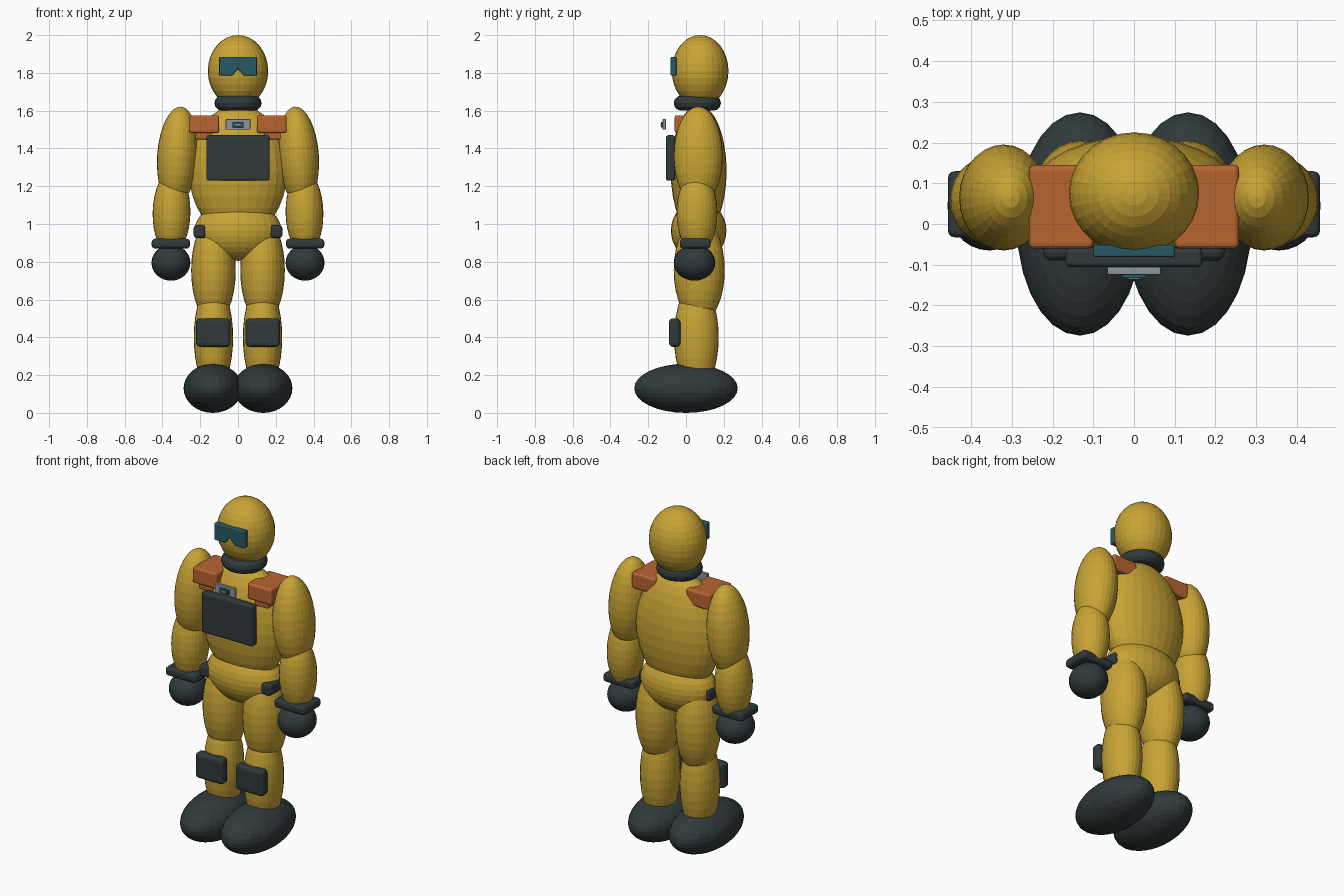
import bpy, bmesh, math
from mathutils import Matrix, Vector

cube = bpy.data.objects.get("Cube")
if cube:
    bpy.data.objects.remove(cube, do_unlink=True)


def material(name, rgb):
    m = bpy.data.materials.new(name)
    m.use_nodes = True
    m.diffuse_color = (*rgb, 1)
    m.node_tree.nodes["Principled BSDF"].inputs["Base Color"].default_value = (*rgb, 1)
    return m


YELLOW = material("suit yellow", (0.58, 0.37, 0.035))
DARK = material("dark rubber", (0.03, 0.042, 0.044))
ORANGE = material("orange padding", (0.48, 0.13, 0.03))
TEAL = material("teal glass", (0.02, 0.10, 0.125))
GREY = material("grey metal", (0.28, 0.30, 0.32))


def finish(name, bm, mat):
    mesh = bpy.data.meshes.new(name)
    bmesh.ops.recalc_face_normals(bm, faces=bm.faces)
    bm.to_mesh(mesh)
    bm.free()
    mesh.materials.append(mat)
    obj = bpy.data.objects.new(name, mesh)
    bpy.context.collection.objects.link(obj)
    return obj


def ellipsoid(name, centre, radii, mat, tilt=0, segs=28, rings=16):
    bm = bmesh.new()
    bmesh.ops.create_uvsphere(bm, u_segments=segs, v_segments=rings, radius=1)
    bm.transform(Matrix.Translation(centre) @ Matrix.Rotation(math.radians(tilt), 4, 'Y')
                 @ Matrix.Diagonal((*radii, 1)))
    return finish(name, bm, mat)


def add_bevel(obj, width):
    mod = obj.modifiers.new("soft_edges", 'BEVEL')
    mod.width = width
    mod.segments = 3
    return obj


def block(name, low, high, mat, bevel):
    low, high = Vector(low), Vector(high)
    bm = bmesh.new()
    bmesh.ops.create_cube(bm, size=1)
    bm.transform(Matrix.Translation((low + high) / 2)
                 @ Matrix.Diagonal((*(high - low), 1)))
    return add_bevel(finish(name, bm, mat), bevel)


def mirrored_block(part, low, high, mat, bevel):
    block("left_" + part, low, high, mat, bevel)
    block("right_" + part, (-high[0], *low[1:]), (-low[0], *high[1:]), mat, bevel)


# Head, torso and hips
ellipsoid("head", (0, 0.075, 1.81), (0.16, 0.15, 0.19), YELLOW)
ellipsoid("torso", (0, 0.067, 1.28), (0.26, 0.148, 0.35), YELLOW)
ellipsoid("hips", (0, 0.067, 0.965), (0.23, 0.147, 0.16), YELLOW)

# Neck ring, made by spinning a circle
bm = bmesh.new()
circle = bmesh.ops.create_circle(bm, segments=12, radius=0.04)
bm.transform(Matrix.Translation((0.085, 0, 0)) @ Matrix.Rotation(math.pi / 2, 4, 'X'))
bmesh.ops.spin(bm, geom=bm.verts[:] + bm.edges[:], cent=(0, 0, 0), axis=(0, 0, 1),
               angle=2 * math.pi, steps=28, use_merge=True)
bmesh.ops.remove_doubles(bm, verts=bm.verts, dist=0.0005)
bm.transform(Matrix.Translation((0, 0.06, 1.64)))
finish("neck_ring", bm, DARK)

# Limbs: half-space centre, radii, colour and sideways tilt
limbs = [
    ("upper_arm", (0.32, 0.065, 1.36), (0.108, 0.13, 0.262), YELLOW, -4),
    ("forearm", (0.352, 0.058, 1.06), (0.1, 0.108, 0.22), YELLOW, -1),
    ("glove", (0.355, 0.045, 0.795), (0.103, 0.11, 0.095), DARK, 0),
    ("thigh", (0.13, 0.07, 0.755), (0.118, 0.135, 0.28), YELLOW, 0),
    ("shin", (0.13, 0.055, 0.4), (0.104, 0.118, 0.29), YELLOW, 0),
    ("boot", (0.133, 0, 0.13), (0.155, 0.274, 0.13), DARK, 0),
]
for side, s in (("left", 1), ("right", -1)):
    for part, (x, y, z), radii, mat, tilt in limbs:
        ellipsoid(f"{side}_{part}", (s * x, y, z), radii, mat, s * tilt)

# Cuffs, hip pouches, knee pads and shoulder pads
mirrored_block("cuff", (0.254, -0.033, 0.87), (0.457, 0.13, 0.922), DARK, 0.018)
mirrored_block("hip_pouch", (0.17, -0.035, 0.925), (0.235, 0.115, 0.995), DARK, 0.018)
mirrored_block("knee_pad", (0.04, -0.09, 0.35), (0.222, -0.03, 0.5), DARK, 0.02)
mirrored_block("shoulder_pad", (0.1, -0.06, 1.482), (0.258, 0.145, 1.575), ORANGE, 0.012)
mirrored_block("shoulder_strap", (0.14, -0.045, 1.448), (0.226, 0.06, 1.52), ORANGE, 0.008)

# Chest panel and badge
block("chest_panel", (-0.168, -0.106, 1.23), (0.168, -0.058, 1.47), DARK, 0.012)
block("badge", (-0.065, -0.124, 1.5), (0.065, -0.106, 1.555), GREY, 0.003)
block("badge_screen", (-0.03, -0.133, 1.512), (0.03, -0.122, 1.54), TEAL, 0.002)
block("badge_slot", (-0.014, -0.136, 1.521), (0.014, -0.132, 1.529), GREY, 0.001)

# Visor with a nose notch
half = [(0.1, 1.785), (0.1, 1.885)]
outline = [(0.03, 1.785)] + half + [(-x, z) for x, z in reversed(half)]
outline += [(-0.03, 1.785), (0, 1.822)]
bm = bmesh.new()
face = bm.faces.new([bm.verts.new((x, -0.081, z)) for x, z in outline])
ext = bmesh.ops.extrude_face_region(bm, geom=[face])
bmesh.ops.translate(bm, vec=(0, 0.03, 0),
                    verts=[g for g in ext["geom"] if isinstance(g, bmesh.types.BMVert)])
add_bevel(finish("visor", bm, TEAL), 0.006)
